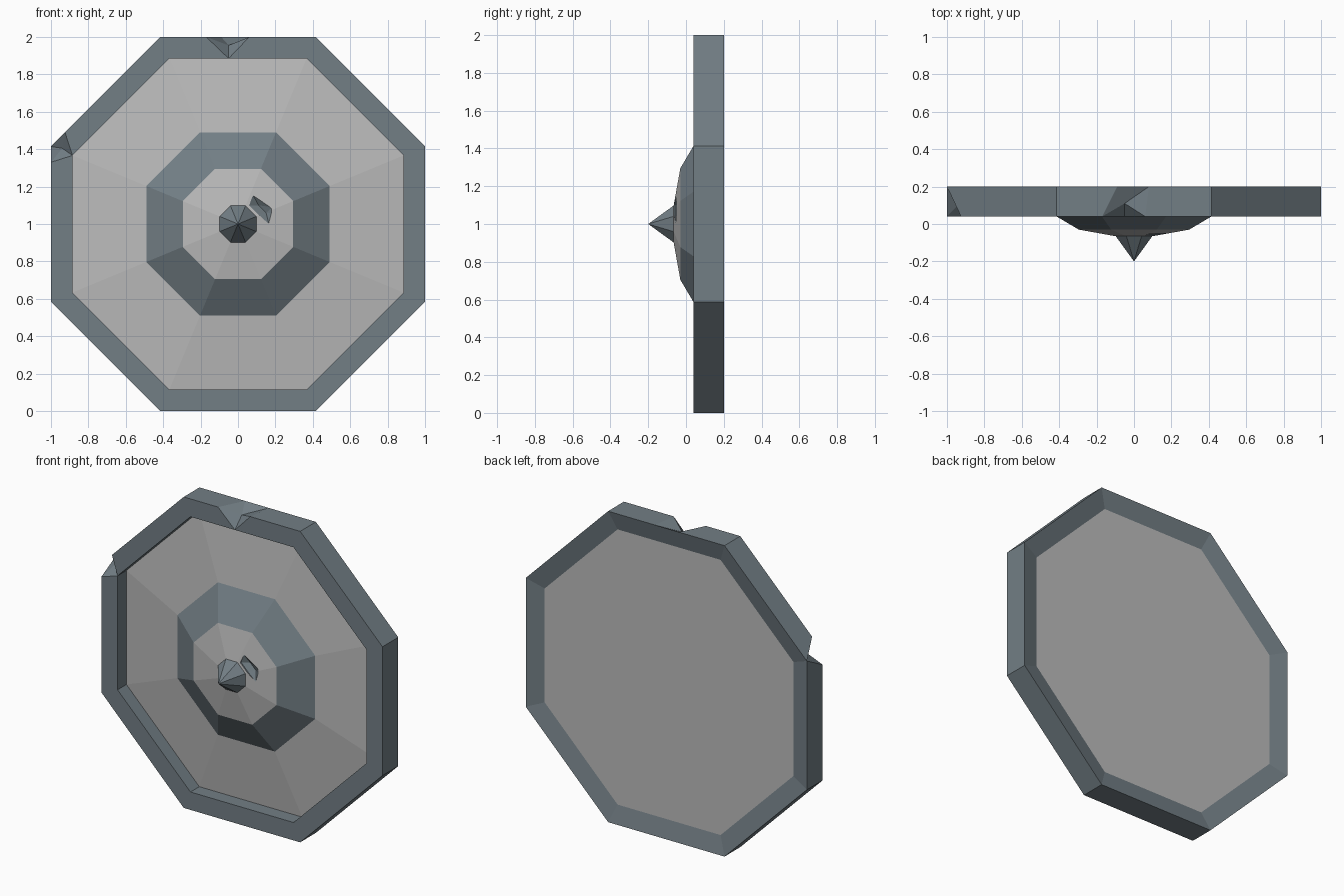
import bpy, bmesh, math

if "Cube" in bpy.data.objects:
    bpy.data.objects.remove(bpy.data.objects["Cube"])

CZ = 1.0                       # height of the shield centre
FRONT, BACK, SEAT = 0.04, 0.20, 0.172
OUT, INN = 1.0, 0.885          # rim apothems

steel = bpy.data.materials.new("slate_steel")
steel.diffuse_color = (0.17, 0.21, 0.235, 1)
steel.use_nodes = True
steel.node_tree.nodes["Principled BSDF"].inputs["Base Color"].default_value = steel.diffuse_color


def finish(name, bm, mat=None):
    bmesh.ops.remove_doubles(bm, verts=bm.verts[:], dist=1e-5)
    bmesh.ops.recalc_face_normals(bm, faces=bm.faces[:])
    me = bpy.data.meshes.new(name)
    bm.to_mesh(me)
    bm.free()
    if mat:
        me.materials.append(mat)
    ob = bpy.data.objects.new(name, me)
    bpy.context.collection.objects.link(ob)
    return ob


def corner(apothem, k):
    r = apothem / math.cos(math.pi / 8)
    a = math.radians(22.5 + 45 * k)
    return r * math.cos(a), CZ + r * math.sin(a)


def poly(bm, pts):
    """Add a face, dropping repeated points."""
    keep = [p for i, p in enumerate(pts) if p != pts[i - 1]]
    if len(keep) > 2:
        bm.faces.new([bm.verts.new(p) for p in keep])


def lathe(name, profile, mat=None, cap_first=False, cap_last=False):
    """Eight-sided turned part from (apothem, y) pairs."""
    bm = bmesh.new()
    rings = []
    for r, y in profile:
        rings.append([(x, y, z) for x, z in (corner(r, k) for k in range(8))]
                     if r else [(0, y, CZ)] * 8)
    for a, b in zip(rings, rings[1:]):
        for k in range(8):
            n = (k + 1) % 8
            poly(bm, [a[k], a[n], b[n], b[k]])
    if cap_first:
        poly(bm, rings[0])
    if cap_last:
        poly(bm, rings[-1])
    return finish(name, bm, mat)


# Rim: stations of (front outer, inner, back outer, notch centre to next)
stations = []
for k in range(8):
    o, i = corner(OUT, k), corner(INN, k)
    if k == 3:                 # chip across the upper left corner
        stations.append(((-0.925, 1.49), i, o, (-0.94, 0.10, 1.405)))
        stations.append(((-1.0, 1.33), i, o, None))
    else:
        stations.append((o, i, o, None))
    if k == 1:                 # chip in the top side
        c = (-0.05, CZ + INN)
        stations.append(((0.06, 2.0), c, (0.08, 2.0), (-0.05, 0.11, 1.955)))
        stations.append(((-0.17, 2.0), c, (-0.09, 2.0), None))

bm = bmesh.new()
for s, t in zip(stations, stations[1:] + stations[:1]):
    def loop(st):
        (ox, oz), (ix, iz), (bx, bz), _ = st
        return [(bx, BACK, bz), (ox, FRONT, oz), (ix, FRONT, iz),
                (ix, SEAT, iz), (bx, BACK, bz)]
    a, b, notch = loop(s), loop(t), s[3]
    for j in range(4):
        if not (notch and j < 2):
            poly(bm, [a[j], a[j + 1], b[j + 1], b[j]])
    if notch:                  # fan of broken faces
        for j in range(2):
            poly(bm, [a[j], a[j + 1], notch])
            poly(bm, [b[j + 1], b[j], notch])
        poly(bm, [a[0], notch, b[0]])
finish("rim", bm, steel)

# Board, boss ring, inner dome and spike
lathe("board", [(INN, SEAT), (INN, 0.13), (0.49, 0.085)], cap_first=True)
lathe("boss_ring", [(0.49, 0.085), (0.295, -0.03)], steel)
dome = lathe("boss_dome", [(0.285, 0.03), (0.295, -0.03), (0.1, -0.065)],
             cap_first=True, cap_last=True)
lathe("spike", [(0.1, -0.062), (0, -0.2)], steel)

# Gouge beside the spike
bm = bmesh.new()
outline = [(0.06, 1.10), (0.08, 1.155), (0.185, 1.09), (0.185, 1.06),
           (0.165, 1.0), (0.11, 1.05)]
for x, z in outline:
    bm.verts.new((x, -0.10, z))
    bm.verts.new((x, -0.055, z))
for p in ((0.11, -0.03, 1.10), (0.15, -0.03, 1.06)):
    bm.verts.new(p)
bmesh.ops.convex_hull(bm, input=bm.verts[:])
loose = [v for v in bm.verts if not v.link_faces]
bmesh.ops.delete(bm, geom=loose, context='VERTS')
cutter = finish("gouge_cutter", bm)
plain = bpy.data.materials.new("plain_grey")
plain.diffuse_color = (0.5, 0.5, 0.5, 1)
plain.use_nodes = True
plain.node_tree.nodes["Principled BSDF"].inputs["Base Color"].default_value = plain.diffuse_color
for ob in (dome, cutter, bpy.data.objects["board"]):
    ob.data.materials.append(plain)
    ob.data.materials.append(steel)
for p in cutter.data.polygons:
    p.material_index = 1
cutter.hide_render = True
cutter.hide_viewport = True
mod = dome.modifiers.new("gouge", 'BOOLEAN')
mod.operation = 'DIFFERENCE'
mod.solver = 'EXACT'
mod.object = cutter
